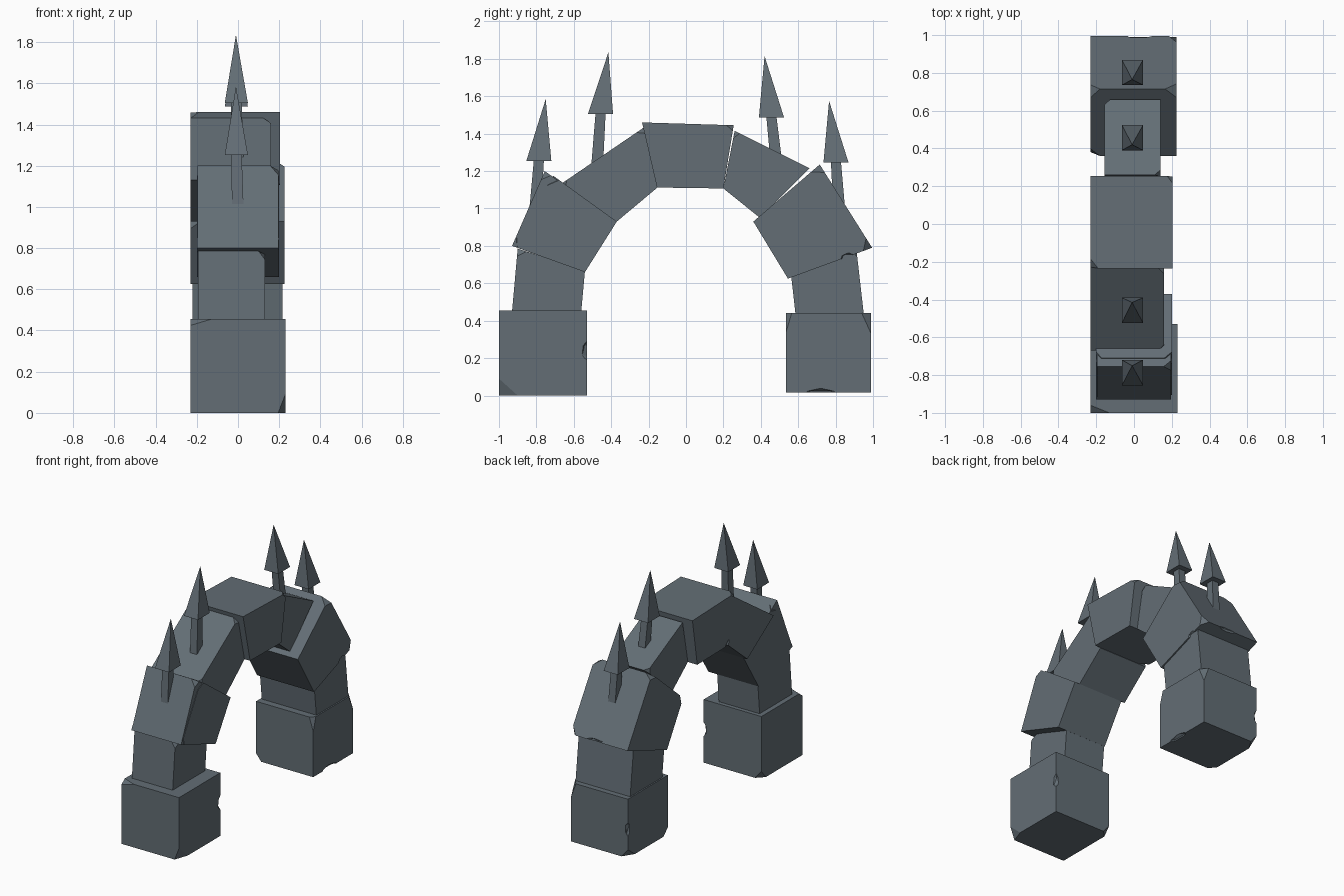
import bpy, bmesh
from mathutils import Vector as V

if "Cube" in bpy.data.objects:
    bpy.data.objects.remove(bpy.data.objects["Cube"])

stone = bpy.data.materials.new("slate_stone")
stone.diffuse_color = (0.125, 0.155, 0.178, 1)
stone.use_nodes = True
stone.node_tree.nodes["Principled BSDF"].inputs["Base Color"].default_value = stone.diffuse_color


def finish(bm, name):
    bmesh.ops.recalc_face_normals(bm, faces=bm.faces[:])
    me = bpy.data.meshes.new(name)
    bm.to_mesh(me)
    bm.free()
    me.materials.append(stone)
    ob = bpy.data.objects.new(name, me)
    bpy.context.collection.objects.link(ob)
    return ob


def nick(ob, centre, size):
    """Gouge a small diamond-shaped notch out of an edge."""
    bm = bmesh.new()
    bmesh.ops.create_icosphere(bm, subdivisions=1, radius=1)
    for v in bm.verts:
        v.co = V([a * s for a, s in zip(v.co, size)]) + V(centre)
    cutter = finish(bm, "notch_cutter")
    cutter.hide_render = True
    mod = ob.modifiers.new("notch", 'BOOLEAN')
    mod.operation, mod.solver, mod.object = 'DIFFERENCE', 'EXACT', cutter
    dg = bpy.context.evaluated_depsgraph_get()
    new = bpy.data.meshes.new_from_object(ob.evaluated_get(dg))
    ob.modifiers.clear()
    ob.data = new
    bpy.data.objects.remove(cutter)


def block(name, profile, x0, x1, chips=(), nicks=()):
    """Four-sided (y, z) profile extruded in x, with chipped corners.
    chip = (side, corner, length in x, to previous corner, to next corner)"""
    P = [[V((x, y, z)) for y, z in profile] for x in (x0, x1)]
    centre = sum(P[0] + P[1], V()) / 8
    bm = bmesh.new()
    vs = [[bm.verts.new(p) for p in side] for side in P]
    bm.faces.new(vs[0])
    bm.faces.new(vs[1][::-1])
    for k in range(4):
        n = (k + 1) % 4
        bm.faces.new((vs[0][k], vs[1][k], vs[1][n], vs[0][n]))
    for s, k, dx, dp, dn in chips:
        c = P[s][k]
        ends = (P[1 - s][k], P[s][k - 1], P[s][(k + 1) % 4])
        a, b, d = [c + (e - c).normalized() * t for e, t in zip(ends, (dx, dp, dn))]
        no = (b - a).cross(d - a).normalized()
        if no.dot(centre - a) > 0:
            no = -no
        bmesh.ops.bisect_plane(bm, geom=bm.verts[:] + bm.edges[:] + bm.faces[:],
                               plane_co=a, plane_no=no, clear_outer=True)
        bmesh.ops.holes_fill(bm, edges=[e for e in bm.edges if e.is_boundary], sides=0)
    ob = finish(bm, name)
    for c, size in nicks:
        nick(ob, c, size)


# Front leg (profile corners: outer low, outer high, inner high, inner low)
block("front_foot", [(-1, 0), (-1, .455), (-.53, .455), (-.53, 0)], -.23, .23,
      [(1, 0, .035, .1, .09), (0, 1, .1, .03, .04), (0, 3, .05, .06, .05)],
      [((.235, -.525, .24), (.03, .035, .06))])
block("front_leg_stone", [(-.93, .45), (-.90, .785), (-.54, .67), (-.56, .45)], -.195, .13,
      [(1, 1, .03, .04, .05)])
block("front_lower_arch_stone", [(-.93, .80), (-.71, 1.175), (-.37, .93), (-.54, .66)], -.20, .20,
      [(1, 0, .05, .03, .05), (1, 1, .04, .06, .04), (0, 1, .03, .05, .04)],
      [((-.02, -.935, .795), (.08, .03, .03))])
# raised lip where the lower stone overlaps the next one
block("front_lower_arch_lip", [(-.93, .80), (-.755, 1.20), (-.63, 1.11), (-.54, .66)], -.197, .197,
      [(1, 1, .04, .05, .04)])
block("front_upper_arch_stone", [(-.67, 1.13), (-.215, 1.44), (-.155, 1.11), (-.37, .93)], -.23, .16,
      [(1, 1, .05, .06, .04), (1, 0, .03, .03, .04)])

# Top of the arch
block("keystone", [(-.235, 1.46), (.255, 1.445), (.20, 1.107), (-.155, 1.112)], -.23, .205,
      [(0, 0, .04, .03, .05), (1, 1, .03, .04, .03), (0, 3, .06, .04, .05)])

# Back leg
block("back_upper_arch_stone", [(.26, 1.415), (.66, 1.215), (.395, .95), (.2, 1.107)], -.155, .14,
      [(1, 0, .03, .04, .03), (0, 1, .03, .03, .04)])
block("back_lower_arch_stone", [(.715, 1.235), (.995, .79), (.545, .625), (.36, .93)], -.23, .225,
      [(0, 0, .05, .06, .04), (1, 0, .06, .06, .05), (1, 1, .04, .06, .05), (0, 3, .05, .04, .05)],
      [((.03, 1.0, .785), (.08, .025, .03)), ((.23, .87, .735), (.03, .05, .03))])
block("back_leg_stone", [(.91, .79), (.95, .44), (.585, .44), (.56, .66)], -.22, .215,
      [(1, 0, .03, .03, .05)])
block("back_foot", [(.535, .44), (.99, .44), (.99, .015), (.535, .015)], -.23, .225,
      [(1, 1, .04, .05, .11), (1, 0, .03, .1, .03), (0, 2, .05, .06, .08), (0, 3, .04, .05, .05)],
      [((.23, .72, .01), (.03, .1, .03)), ((-.235, .995, .22), (.03, .03, .06))])


def spike(name, foot, neck, tip):
    """Bent square post carrying a leaning four-sided spearhead."""
    bm = bmesh.new()
    rings = []
    for (y, z), x, rx, ry in ((foot, 0, .028, .032), (neck, -.008, .026, .027), (neck, -.008, .056, .067)):
        rings.append([bm.verts.new((x + i * rx, y + j * ry, z))
                      for i, j in ((-1, -1), (1, -1), (1, 1), (-1, 1))])
    bm.faces.new(rings[0])
    apex = bm.verts.new((-.01, tip[0], tip[1]))
    for k in range(4):
        n = (k + 1) % 4
        for a, b in zip(rings, rings[1:]):
            bm.faces.new((a[k], a[n], b[n], b[k]))
        bm.faces.new((rings[2][k], rings[2][n], apex))
    finish(bm, name)


# Four spikes along the crown
spike("front_low_spike", (-.808, .97), (-.787, 1.253), (-.75, 1.585))
spike("front_high_spike", (-.477, 1.2), (-.457, 1.505), (-.415, 1.835))
spike("back_high_spike", (.488, 1.2), (.457, 1.487), (.42, 1.815))
spike("back_low_spike", (.82, .98), (.802, 1.245), (.765, 1.575))
